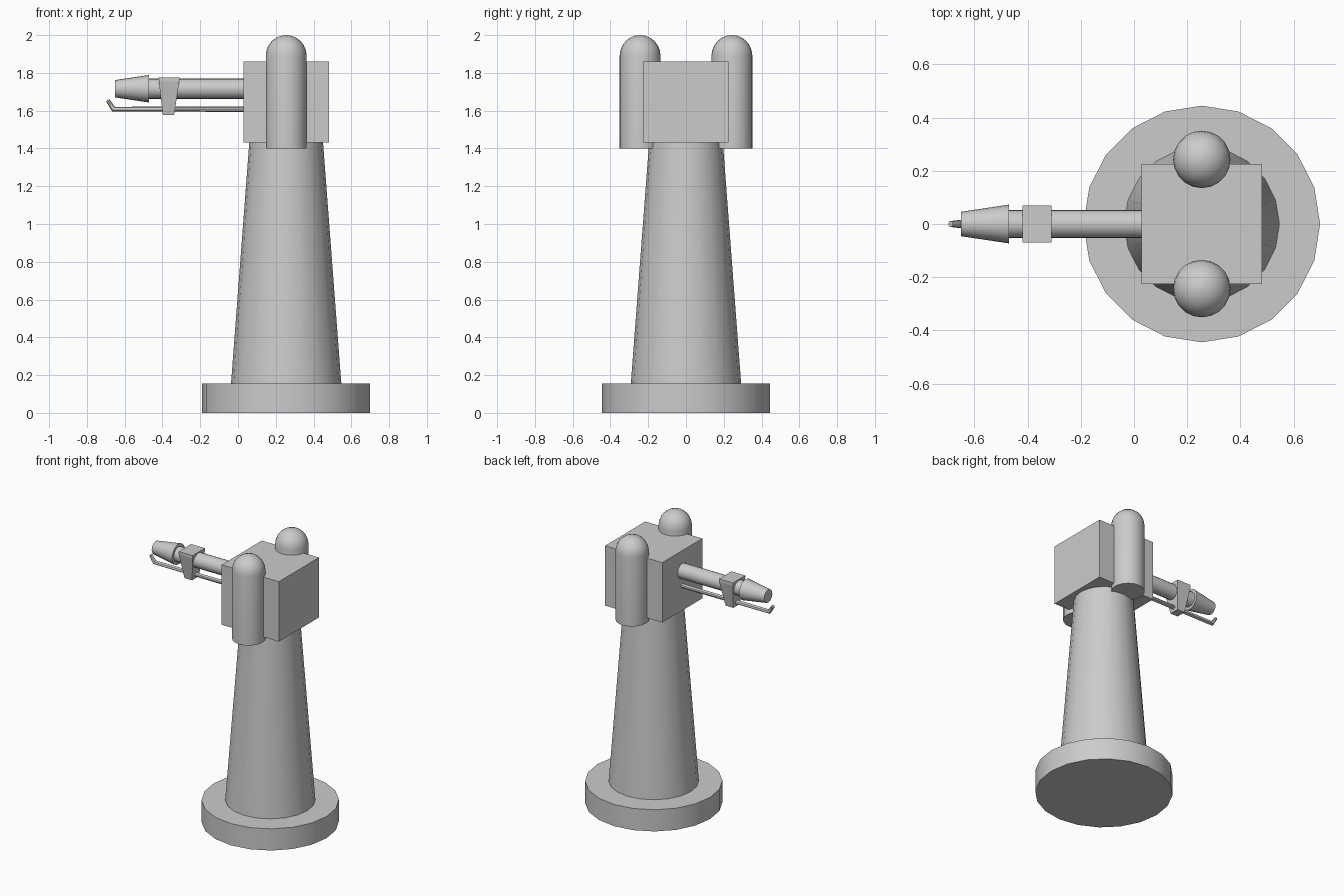
import bpy, bmesh, math
from mathutils import Matrix, Vector

if "Cube" in bpy.data.objects:
    bpy.data.objects.remove(bpy.data.objects["Cube"])

CX = 0.255  # tower axis


def finish(name, bm, smooth=None):
    bmesh.ops.remove_doubles(bm, verts=bm.verts, dist=1e-5)
    bmesh.ops.recalc_face_normals(bm, faces=bm.faces)
    mesh = bpy.data.meshes.new(name)
    bm.to_mesh(mesh)
    bm.free()
    ob = bpy.data.objects.new(name, mesh)
    bpy.context.collection.objects.link(ob)
    if smooth:
        bpy.context.view_layer.objects.active = ob
        ob.select_set(True)
        bpy.ops.object.shade_smooth_by_angle(angle=math.radians(smooth))
        ob.select_set(False)
    return ob


def loft(name, rings, smooth=None):
    """Skin a list of equal-length point rings and cap both ends."""
    bm = bmesh.new()
    vs = [[bm.verts.new(p) for p in r] for r in rings]
    n = len(vs[0])
    for a, b in zip(vs, vs[1:]):
        for i in range(n):
            j = (i + 1) % n
            bm.faces.new((a[i], a[j], b[j], b[i]))
    bm.faces.new(vs[0])
    bm.faces.new(vs[-1])
    return finish(name, bm, smooth)


def circle(c, r, axis, n=20):
    rot = Vector(axis).to_track_quat('Z', 'Y')
    return [Vector(c) + rot @ Vector((r * math.cos(t), r * math.sin(t), 0))
            for t in (2 * math.pi * i / n for i in range(n))]


def upright(name, x, y, profile):
    return loft(name, [circle((x, y, z), r, (0, 0, 1)) for r, z in profile], 35)


def rect(cx, hx, hy, z):
    return [(cx + sx * hx, sy * hy, z) for sx, sy in ((-1, -1), (1, -1), (1, 1), (-1, 1))]


# Base disc and tapered tower
upright("base_disc", CX, 0, [(0.445, 0), (0.445, 0.155)])
upright("tower", CX, 0, [(0.292, 0.155), (0.195, 1.435)])

# Square head on the tower
loft("head_box", [rect(CX, 0.226, 0.226, 1.432), rect(CX, 0.226, 0.226, 1.86)])

# Domed canisters on both sides
R = 0.108
dome = [(R * math.cos(a), 2 - R + R * math.sin(a))
        for a in (math.radians(d) for d in (0, 15, 30, 45, 60, 75, 89.5))]
for side, y in (("front", -0.243), ("back", 0.243)):
    upright(side + "_canister", CX, y, [(R, 1.4)] + dome)

# Barrel with flared muzzle
BZ = 1.716
for name, ends in (("barrel", [(0.04, 0.053), (-0.48, 0.053)]),
                   ("muzzle", [(-0.47, 0.073), (-0.65, 0.046)])):
    loft(name, [circle((x, 0, BZ), r, (1, 0, 0)) for x, r in ends], 35)

# Tapered bracket holding barrel and rod
loft("bracket", [rect(-0.368, 0.03, 0.035, 1.578),
                 rect(-0.365, 0.054, 0.07, 1.755),
                 rect(-0.365, 0.055, 0.07, 1.775)])

# Thin rod under the barrel with an upturned, tapered tip
loft("igniter_rod", [circle((0.04, 0, 1.608), 0.015, (1, 0, 0), 10),
                     circle((-0.659, 0, 1.608), 0.015, (1, 0, -0.55), 10),
                     circle((-0.69, 0, 1.655), 0.011, (0.55, 0, -0.8), 10)], 35)
